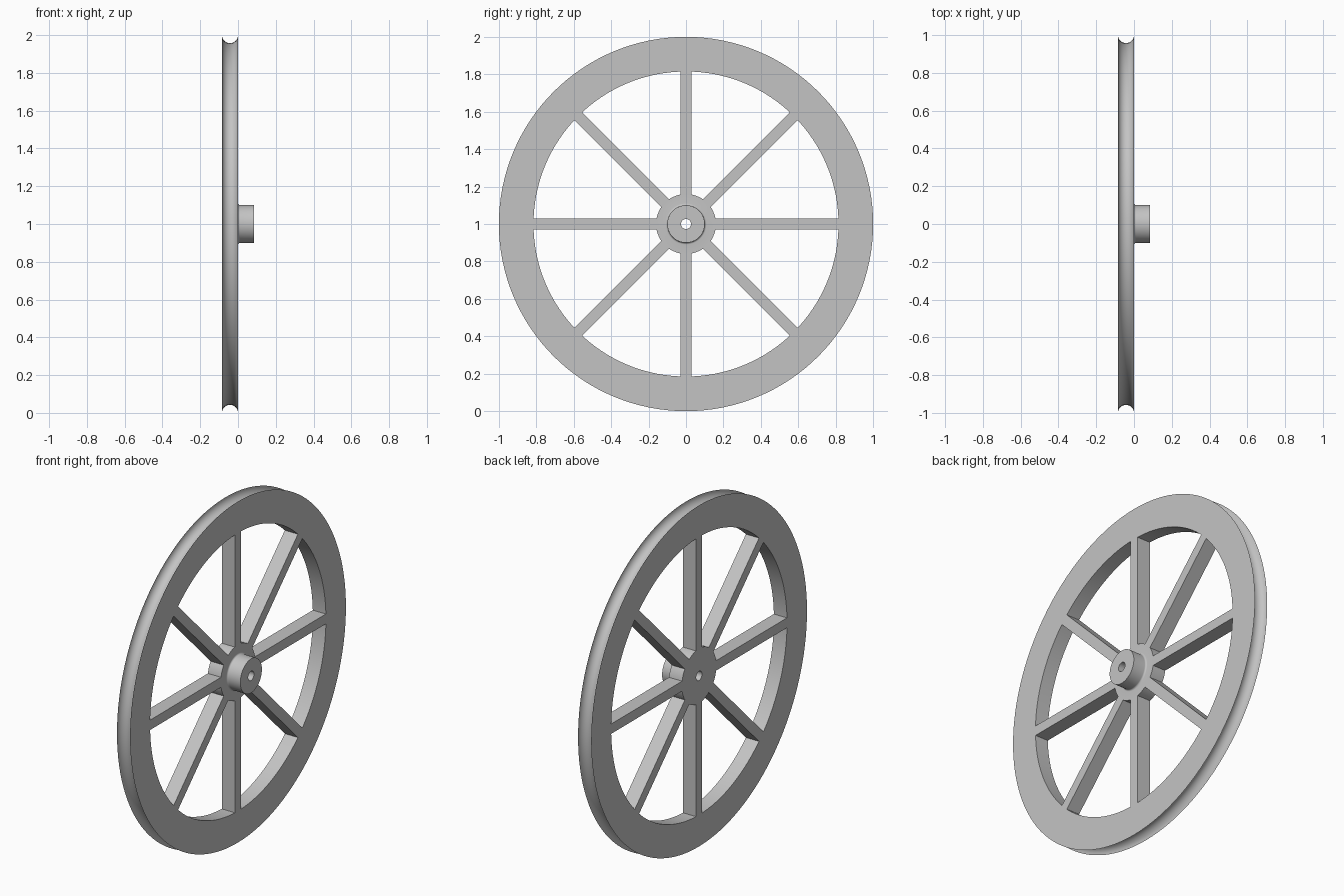
import bpy, bmesh
from math import sin, cos, pi, sqrt
from mathutils import Matrix

if "Cube" in bpy.data.objects:
    bpy.data.objects.remove(bpy.data.objects["Cube"])

THICK = 0.085          # wheel thickness, also the boss length
RIM_OUT, RIM_IN = 1.0, 0.815
HUB_R, BOSS_R, BORE_R = 0.16, 0.1, 0.027
SPOKES, SPOKE_W = 8, 0.058
SEGMENTS = 128

grey = bpy.data.materials.new("plain_grey")
grey.use_nodes = True
COLOUR = (0.55, 0.55, 0.55, 1)
grey.diffuse_color = COLOUR
grey.node_tree.nodes["Principled BSDF"].inputs["Base Color"].default_value = COLOUR


def finish(name, bm):
    """Turn a bmesh into a shaded object centred on the axle."""
    bmesh.ops.recalc_face_normals(bm, faces=bm.faces)
    mesh = bpy.data.meshes.new(name)
    bm.to_mesh(mesh)
    bm.free()
    mesh.materials.append(grey)
    obj = bpy.data.objects.new(name, mesh)
    obj.location.z = RIM_OUT
    bpy.context.collection.objects.link(obj)
    bpy.ops.object.select_all(action='DESELECT')
    obj.select_set(True)
    bpy.context.view_layer.objects.active = obj
    bpy.ops.object.shade_smooth_by_angle(angle=pi / 6)
    return obj


def lathe(name, profile):
    """Spin a closed (x, radius) profile about the x axis."""
    bm = bmesh.new()
    rings = []
    for i in range(SEGMENTS):
        a = 2 * pi * i / SEGMENTS
        rings.append([bm.verts.new((x, r * sin(a), r * cos(a))) for x, r in profile])
    n = len(profile)
    for i, ring in enumerate(rings):
        after = rings[(i + 1) % SEGMENTS]
        for j in range(n):
            k = (j + 1) % n
            bm.faces.new((ring[j], ring[k], after[k], after[j]))
    return finish(name, bm)


# Rim with a half-round belt groove
g = THICK / 2
groove = [(-g + g * cos(pi * i / 16), RIM_OUT - g * sin(pi * i / 16)) for i in range(17)]
lathe("rim", groove + [(-THICK, RIM_IN), (0, RIM_IN)])

# Hub disc and boss, joined by a small fillet and bored through
f = 0.01
fillet = [(f - f * cos(pi / 2 * i / 6), BOSS_R + f - f * sin(pi / 2 * i / 6)) for i in range(7)]
lathe("hub", [(-THICK, BORE_R), (-THICK, HUB_R), (0, HUB_R)] + fillet
      + [(THICK, BOSS_R), (THICK, BORE_R)])

# Spokes, with curved ends that meet the hub and rim
bm = bmesh.new()
across = [SPOKE_W * (i / 4 - 0.5) for i in range(5)]
outline = [(y, sqrt(HUB_R ** 2 - y * y) - 0.0005) for y in across]
outline += [(y, sqrt(RIM_IN ** 2 - y * y) + 0.0005) for y in reversed(across)]
for s in range(SPOKES):
    turn = Matrix.Rotation(2 * pi * s / SPOKES, 3, 'X')
    face = bm.faces.new([bm.verts.new((-THICK, y, r)) for y, r in outline])
    new = bmesh.ops.extrude_face_region(bm, geom=[face], use_keep_orig=True)["geom"]
    top = [v for v in new if isinstance(v, bmesh.types.BMVert)]
    bmesh.ops.translate(bm, verts=top, vec=(THICK, 0, 0))
    bmesh.ops.rotate(bm, verts=top + list(face.verts), cent=(0, 0, 0), matrix=turn)
finish("spokes", bm)
